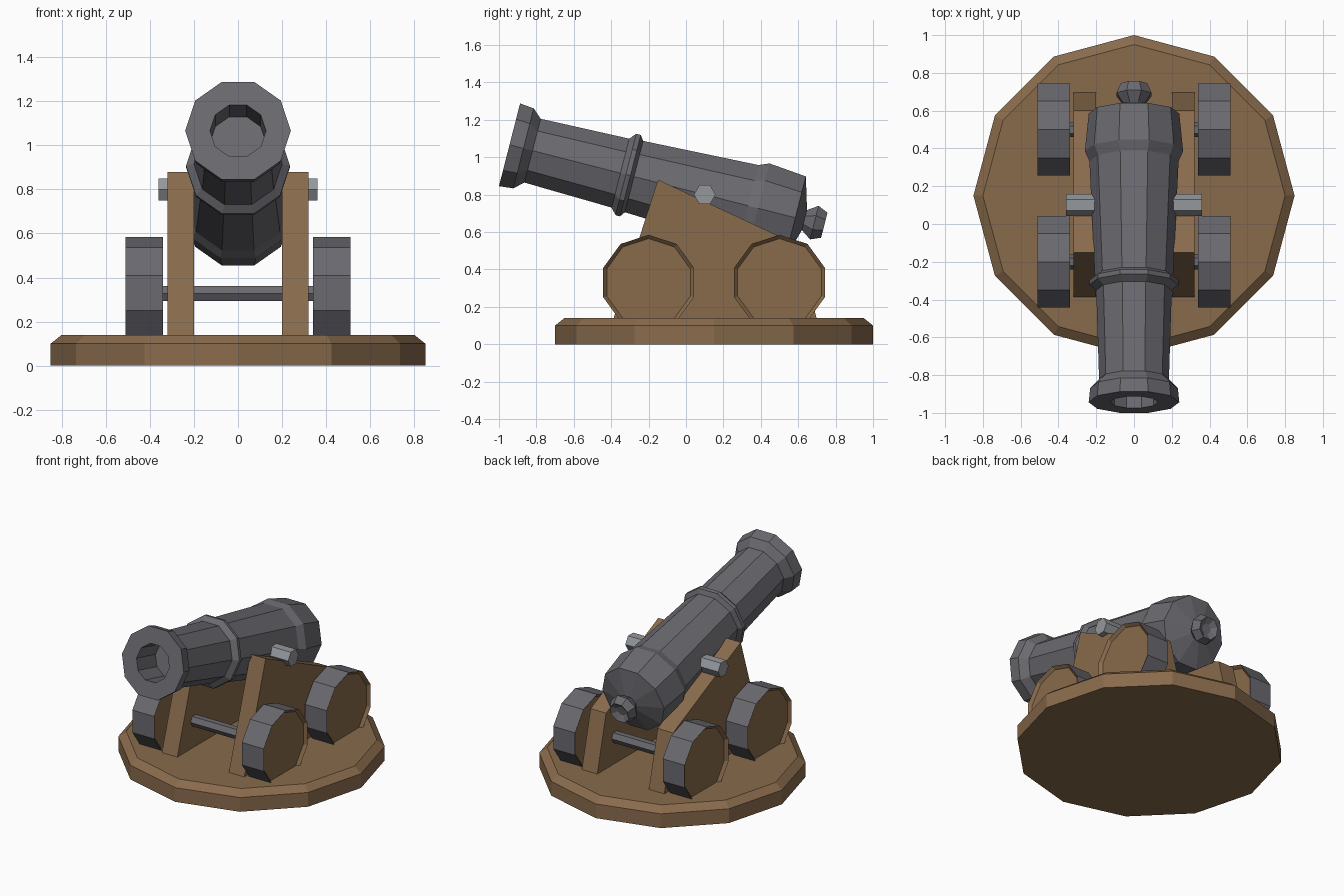
import bpy, bmesh, math
from mathutils import Matrix, Vector

if "Cube" in bpy.data.objects:
    bpy.data.objects.remove(bpy.data.objects["Cube"])


def material(name, rgb):
    m = bpy.data.materials.new(name)
    m.diffuse_color = (*rgb, 1)
    m.use_nodes = True
    m.node_tree.nodes["Principled BSDF"].inputs["Base Color"].default_value = m.diffuse_color
    return m


WOOD = material("brown wood", (0.25, 0.147, 0.072))
IRON = material("dark iron", (0.145, 0.142, 0.160))
STEEL = material("light steel", (0.30, 0.315, 0.335))


def finish(name, bm, mats, matrix=Matrix()):
    bmesh.ops.remove_doubles(bm, verts=bm.verts, dist=1e-5)
    bmesh.ops.recalc_face_normals(bm, faces=bm.faces)
    me = bpy.data.meshes.new(name)
    bm.to_mesh(me)
    bm.free()
    for m in mats:
        me.materials.append(m)
    ob = bpy.data.objects.new(name, me)
    ob.matrix_world = matrix
    bpy.context.collection.objects.link(ob)
    return ob


def lathe(name, profile, sides, mats, matrix=Matrix(), phase=0.0, rule=None):
    """Spin (radius, height) points round local z, capping both ends."""
    bm = bmesh.new()
    rings = []
    for r, h in profile:
        angles = [phase + math.tau * i / sides for i in range(sides)]
        rings.append([bm.verts.new((r * math.cos(a), r * math.sin(a), h)) for a in angles])
    for k, (a, b) in enumerate(zip(rings, rings[1:])):
        for i in range(sides):
            j = (i + 1) % sides
            f = bm.faces.new((a[i], a[j], b[j], b[i]))
            f.material_index = rule(k) if rule else 0
    for ring in (rings[0], rings[-1]):
        f = bm.faces.new(ring)
        f.material_index = rule(-1) if rule else 0
    return finish(name, bm, mats, matrix)


def along_x(x, y, z):
    """Local z points along world x."""
    return Matrix.Translation((x, y, z)) @ Matrix.Rotation(math.pi / 2, 4, 'Y')


# Round wooden platform with a chamfered top edge
lathe("platform", [(0.85, 0), (0.85, 0.10), (0.80, 0.14)], 12, [WOOD],
      Matrix.Translation((0, 0.15, 0)))

# Barrel, tilted about the trunnions; local z runs from muzzle to breech
TILT = (Matrix.Translation((0, 0.1, 0.8))
        @ Matrix.Rotation(-math.pi / 2 - 0.25, 4, 'X'))
lathe("barrel", [
    (0.127, -0.86), (0.127, -1.077),                                   # bore
    (0.24, -1.077), (0.232, -1.0), (0.185, -0.95),                     # muzzle lip
    (0.20, -0.465), (0.236, -0.435), (0.236, -0.41), (0.207, -0.39),   # ring
    (0.236, 0.24), (0.26, 0.294), (0.24, 0.50), (0.06, 0.55),          # breech
], 10, [IRON], TILT)
lathe("breech_knob", [(0.055, 0.53), (0.06, 0.55), (0.10, 0.605), (0.075, 0.66), (0.035, 0.635)],
      8, [IRON], TILT, math.pi / 8)

# Trunnion pin through the cheeks
lathe("trunnion", [(0.058, -0.36), (0.058, 0.36)], 6, [STEEL], along_x(0, 0.1, 0.8), math.pi / 6 * 3)

# Carriage cheeks
CHEEK = [(-0.39, 0.13), (-0.15, 0.88), (0.60, 0.53), (0.70, 0.13)]
for side, label in ((1, "right"), (-1, "left")):
    bm = bmesh.new()
    face = bm.faces.new([bm.verts.new((side * 0.2, y, z)) for y, z in CHEEK])
    out = bmesh.ops.extrude_face_region(bm, geom=[face])
    bmesh.ops.translate(bm, vec=(side * 0.12, 0, 0),
                        verts=[v for v in out["geom"] if isinstance(v, bmesh.types.BMVert)])
    finish(label + "_cheek", bm, [WOOD])

# Axles and wheels: iron rims, recessed wooden faces
WHEEL = [(0.235, -0.065), (0.255, -0.085), (0.255, 0.085), (0.235, 0.065)]
for y, end in ((-0.2, "front"), (0.5, "rear")):
    lathe(end + "_axle", [(0.04, -0.45), (0.04, 0.45)], 6, [IRON], along_x(0, y, 0.327), math.pi / 2)
    for side, label in ((1, "right"), (-1, "left")):
        lathe(f"{end}_{label}_wheel", WHEEL, 10, [WOOD, IRON],
              along_x(side * 0.425, y, 0.33), 0, lambda k: 1 if k == 1 else 0)
